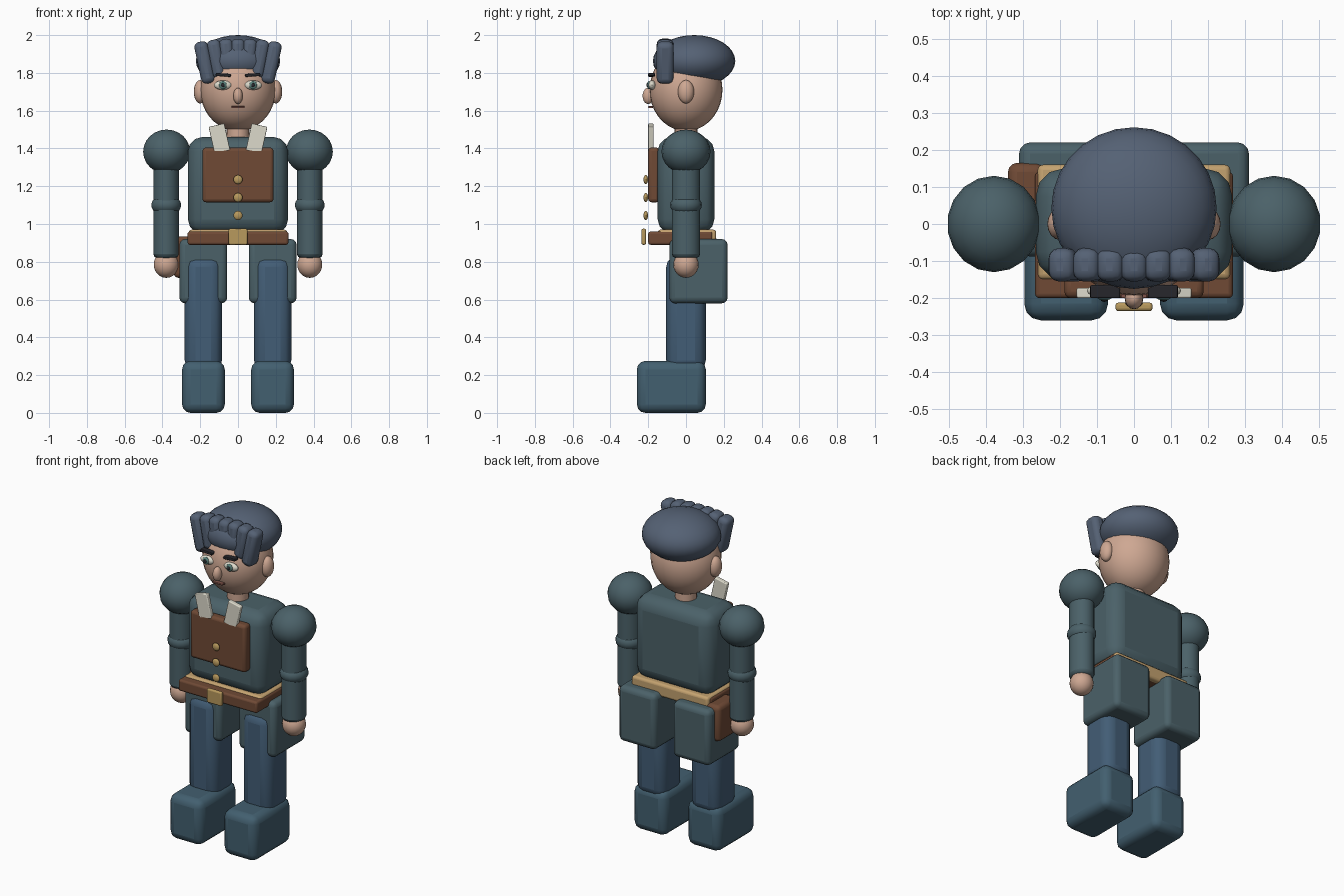
import bpy, math

if "Cube" in bpy.data.objects:
    bpy.data.objects.remove(bpy.data.objects["Cube"])

COLORS = {
    "coat": (0.07, 0.12, 0.14), "trousers": (0.055, 0.11, 0.18),
    "boot": (0.055, 0.115, 0.16), "hair": (0.09, 0.12, 0.175),
    "skin": (0.62, 0.39, 0.29), "leather": (0.16, 0.068, 0.036),
    "tan": (0.55, 0.36, 0.16), "brass": (0.48, 0.32, 0.11),
    "cream": (0.72, 0.70, 0.60), "dark": (0.02, 0.02, 0.025),
    "iris": (0.10, 0.22, 0.20), "lip": (0.22, 0.09, 0.07),
}
mats = {}
for n, c in COLORS.items():
    mats[n] = bpy.data.materials.new(n)
    mats[n].diffuse_color = (*c, 1)


def finish(name, mat):
    ob = bpy.context.object
    ob.name = name
    ob.data.materials.append(mats[mat])
    bpy.ops.object.shade_smooth_by_angle(angle=math.radians(40))
    return ob


def box(name, mat, x, y, z, bevel=0.01, rot=0.0):
    """Bevelled box from (min, max) ranges, turned about its own y axis."""
    r = (x, y, z)
    bpy.ops.mesh.primitive_cube_add(size=1, location=[(a + b) / 2 for a, b in r])
    ob = bpy.context.object
    ob.scale = [abs(b - a) for a, b in r]
    bpy.ops.object.transform_apply(location=False, rotation=False, scale=True)
    ob.rotation_euler.y = rot
    m = ob.modifiers.new("bevel", "BEVEL")
    m.width, m.segments = bevel, 3
    return finish(name, mat)


def ball(name, mat, loc, rad, seg=24, rings=14):
    bpy.ops.mesh.primitive_uv_sphere_add(segments=seg, ring_count=rings, radius=1, location=loc)
    bpy.context.object.scale = rad
    bpy.ops.object.transform_apply(location=False, rotation=False, scale=True)
    return finish(name, mat)


def tube(name, mat, x, z0, z1, rx, ry, bevel=0.015):
    bpy.ops.mesh.primitive_cylinder_add(vertices=20, radius=1, depth=z1 - z0,
                                        location=(x, 0, (z0 + z1) / 2))
    ob = bpy.context.object
    ob.scale = (rx, ry, 1)
    bpy.ops.object.transform_apply(location=False, rotation=False, scale=True)
    m = ob.modifiers.new("bevel", "BEVEL")
    m.width, m.segments = bevel, 2
    return finish(name, mat)


def span(s, a, b):
    """Mirror an x range to side s."""
    return tuple(sorted((s * a, s * b)))


# Torso, bib and collar
box("torso", "coat", (-.265, .265), (-.15, .15), (.95, 1.46), .075)
box("chest_panel", "leather", (-.188, .188), (-.2, -.14), (1.115, 1.405), .018)
for z in (1.235, 1.14, 1.045):
    ball("button", "brass", (0, -.213, z), (.024, .012, .024), 16, 10)

# Belt, buckle and hip pouch
box("coat_hem", "tan", (-.26, .26), (-.15, .16), (.89, .97), .015)
box("belt", "leather", (-.267, .267), (-.2, .14), (.89, .96), .012)
box("buckle", "brass", (-.05, .05), (-.235, -.212), (.89, .975), .008)
box("hip_pouch", "leather", (-.34, -.24), (-.02, .165), (.715, .935), .025)

# Head, neck and hair
tube("neck", "skin", 0, 1.42, 1.55, .06, .06)
ball("head", "skin", (0, 0, 1.71), (.2, .193, .218), 28, 18)
ball("hair_cap", "hair", (0, .043, 1.863), (.223, .218, .137), 28, 16)
ball("nose", "skin", (0, -.2, 1.678), (.025, .03, .043), 16, 10)
box("mouth", "lip", (-.035, .035), (-.2, -.175), (1.613, 1.624), .003)

# Fringe locks: top x, top z, bottom x, bottom z
LOCKS = [(0, 1.98, 0, 1.835), (.067, 1.98, .05, 1.81),
         (.133, 1.975, .098, 1.775), (.2, 1.965, .153, 1.745)]
for i, (xt, zt, xb, zb) in enumerate(LOCKS):
    for s in ((1,) if i == 0 else (-1, 1)):
        cx, cz = s * (xt + xb) / 2, (zt + zb) / 2
        h = math.hypot(xt - xb, zt - zb) / 2
        box("fringe_lock", "hair", (cx - .037, cx + .037), (-.155, -.065),
            (cz - h, cz + h), .028, math.atan2(s * (xt - xb), zt - zb))

for s in (-1, 1):
    # Face features
    ball("ear", "skin", (s * .2, 0, 1.7), (.034, .043, .062), 16, 12)
    ball("eye_white", "cream", (s * .08, -.18, 1.735), (.047, .02, .025), 16, 10)
    ball("iris", "iris", (s * .08, -.196, 1.735), (.021, .01, .022), 16, 10)
    ball("pupil", "dark", (s * .08, -.204, 1.735), (.01, .006, .011), 12, 8)
    box("eyebrow", "dark", span(s, .038, .118), (-.2, -.165), (1.781, 1.797), .004, s * -.06)
    # Collar tabs leaning outwards
    box("collar_tab", "cream", span(s, .056, .141), (-.2, -.172), (1.38, 1.525), .005, s * .22)
    # Arms
    ball("shoulder", "coat", (s * .378, 0, 1.383), (.126, .13, .117), 18, 12)
    tube("upper_arm", "coat", s * .38, 1.1, 1.35, .068, .075)
    ball("elbow", "coat", (s * .38, 0, 1.1), (.08, .084, .058), 18, 12)
    tube("forearm", "coat", s * .38, .82, 1.1, .068, .075, .02)
    ball("hand", "skin", (s * .38, 0, .785), (.067, .067, .07), 18, 12)
    # Coat tails, legs and boots
    box("coat_tail", "coat", span(s, .057, .31), (-.088, .22), (.58, .92), .03)
    box("leg", "trousers", span(s, .085, .282), (-.105, .105), (.22, .83), .058)
    box("boot", "boot", span(s, .07, .296), (-.26, .105), (0, .275), .045)

for m in bpy.data.materials:
    if m.users and not m.is_grease_pencil:
        m.use_nodes = True
        m.node_tree.nodes["Principled BSDF"].inputs["Base Color"].default_value = m.diffuse_color
